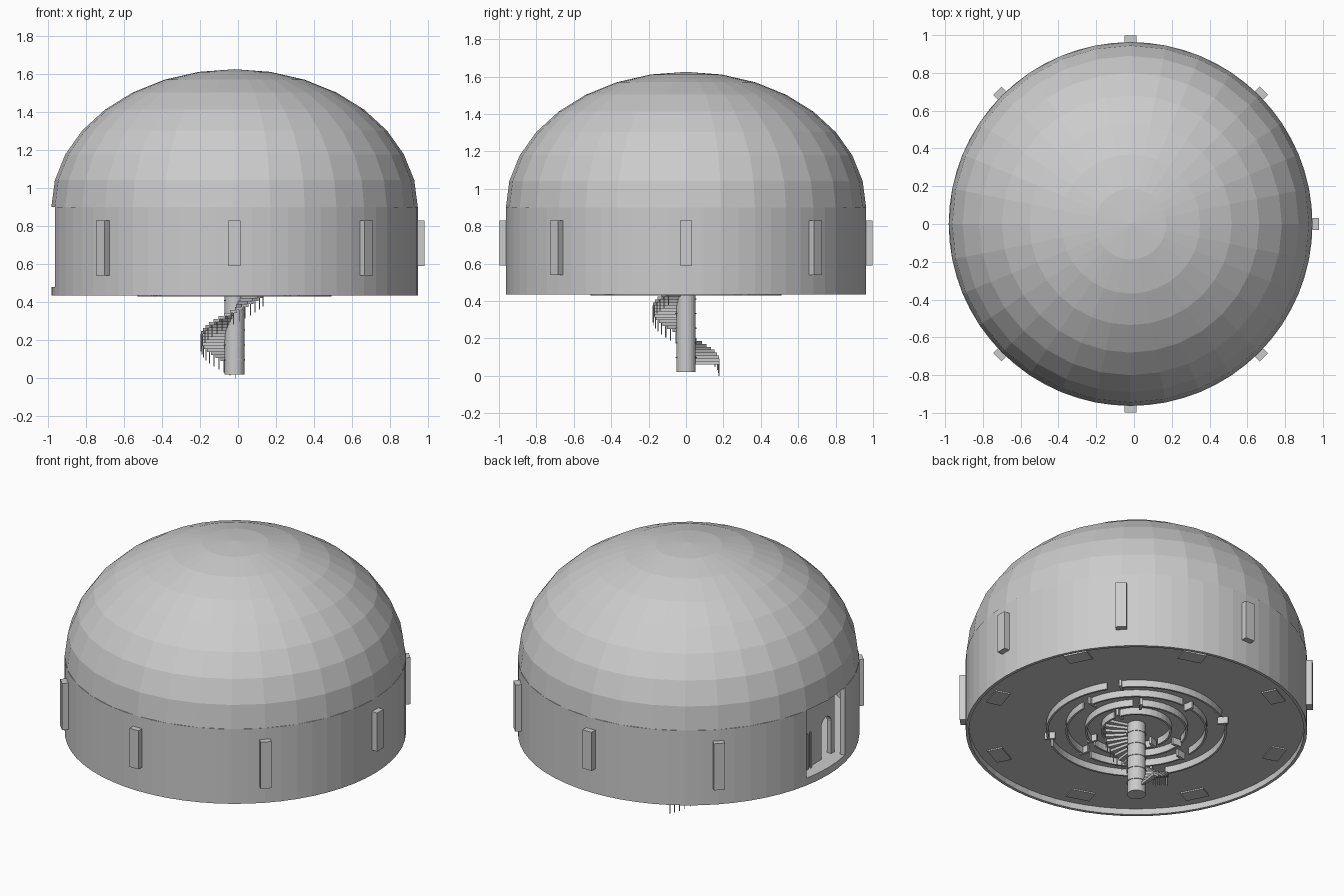
import bpy, bmesh
from math import sin, cos, pi, radians
from mathutils import Matrix, Vector

cube = bpy.data.objects.get("Cube")
if cube:
    bpy.data.objects.remove(cube)

CX = -0.018                      # axis of the round building
R = 0.963
FLOOR, RIM, EAVE = 0.48, 0.435, 0.90

grey = bpy.data.materials.new("plain_grey")
grey.use_nodes = True
grey.diffuse_color = (0.6, 0.6, 0.6, 1)
grey.node_tree.nodes["Principled BSDF"].inputs["Base Color"].default_value = (0.6, 0.6, 0.6, 1)


def finish(name, bm, weld=True):
    if weld:
        bmesh.ops.remove_doubles(bm, verts=bm.verts, dist=1e-5)
    bmesh.ops.recalc_face_normals(bm, faces=bm.faces)
    mesh = bpy.data.meshes.new(name)
    bm.to_mesh(mesh)
    bm.free()
    mesh.materials.append(grey)
    obj = bpy.data.objects.new(name, mesh)
    obj.location.x = CX
    bpy.context.collection.objects.link(obj)
    return obj


def lathe(bm, profile, segments, start=0, end=360, closed=False):
    """Sweep (radius, height) points about the axis."""
    n = len(profile)
    full = end - start == 360
    rings = []
    for i in range(segments + 1):
        a = radians(start + (end - start) * i / segments)
        rings.append([bm.verts.new((r * cos(a), r * sin(a), z)) for r, z in profile])
    for p, q in zip(rings, rings[1:]):
        for j in range(n if closed else n - 1):
            k = (j + 1) % n
            bm.faces.new((p[j], q[j], q[k], p[k]))
    if closed and not full:
        bm.faces.new(rings[0])
        bm.faces.new(rings[-1])
    bmesh.ops.remove_doubles(bm, verts=bm.verts, dist=1e-5)


def band(bm, r0, r1, z0, z1, segments, start=0, end=360):
    lathe(bm, [(r0, z0), (r1, z0), (r1, z1), (r0, z1)], segments, start, end, True)


def box(bm, angle, radius, z0, z1, depth, width):
    """Box facing outward at an angle round the axis."""
    m = (Matrix.Rotation(radians(angle), 4, 'Z')
         @ Matrix.Translation((radius, 0, (z0 + z1) / 2))
         @ Matrix.Diagonal((depth, width, z1 - z0, 1)))
    bmesh.ops.create_cube(bm, size=1, matrix=m)


# Faceted dome
bm = bmesh.new()
lathe(bm, [(R * cos(pi * i / 16), EAVE + 0.725 * sin(pi * i / 16)) for i in range(9)], 32)
finish("dome", bm)

# Round wall, open at the doorway, and the lip under it
bm = bmesh.new()
band(bm, R - 0.03, R, FLOOR, EAVE, 60, -168.75, 168.75)
finish("wall", bm)
bm = bmesh.new()
band(bm, R - 0.018, R, RIM, FLOOR, 64)
finish("base_lip", bm)

# Floor disc
bm = bmesh.new()
lathe(bm, [(0, FLOOR - 0.008), (R - 0.01, FLOOR - 0.008), (R - 0.01, FLOOR), (0, FLOOR)], 64)
finish("floor", bm)

# Outer blocks, with longer ones on the diagonals
bm = bmesh.new()
for i in range(8):
    if i != 4:
        box(bm, i * 45, 0.973, 0.54 if i % 2 else 0.59, 0.83, 0.05, 0.062)
finish("wall_blocks", bm, False)

# Inner entrance screen with an arched opening
outline = [(-0.19, FLOOR), (-0.16, FLOOR)]
outline += [(-0.112 - 0.048 * cos(pi * i / 10), 0.68 + 0.048 * sin(pi * i / 10)) for i in range(11)]
outline += [(-0.064, FLOOR), (0.19, FLOOR), (0.19, EAVE), (-0.19, EAVE)]
bm = bmesh.new()
face = bm.faces.new([bm.verts.new((-0.87, y, z)) for y, z in outline])
ext = bmesh.ops.extrude_face_region(bm, geom=[face])
bmesh.ops.translate(bm, vec=Vector((0.03, 0, 0)),
                    verts=[v for v in ext["geom"] if isinstance(v, bmesh.types.BMVert)])
finish("entrance_screen", bm)

# Entrance railing bars
bm = bmesh.new()
for i in range(4):
    box(bm, 180 - 4 - i * 2, 0.885, FLOOR, 0.70, 0.01, 0.01)
finish("entrance_bars", bm, False)

# Broken concentric ridges under the floor
bm = bmesh.new()
for radius, gaps, turn in ((0.20, 2, 20), (0.29, 3, 55), (0.40, 4, 10), (0.51, 4, 40)):
    span = 360 / gaps
    for i in range(gaps):
        s = turn + i * span
        band(bm, radius - 0.012, radius, 0.43, FLOOR - 0.004, 16, s, s + span - 9)
        box(bm, s, radius - 0.015, 0.43, FLOOR - 0.004, 0.06, 0.015)
finish("floor_ridges", bm, False)

# Thin plates round the underside
bm = bmesh.new()
for i in range(8):
    box(bm, 27 + i * 45, 0.84, FLOOR - 0.016, FLOOR - 0.007, 0.09, 0.14)
finish("underside_plates", bm, False)

# Central column with narrow bands
bm = bmesh.new()
lathe(bm, [(0, 0.02), (0.052, 0.02), (0.052, FLOOR), (0, FLOOR)], 24)
finish("column", bm)
bm = bmesh.new()
for i in range(5):
    z = 0.095 + i * 0.078
    band(bm, 0.045, 0.056, z, z + 0.006, 24)
finish("column_bands", bm, False)

# Spiral steps, each with a thin post at its outer end
steps, posts = bmesh.new(), bmesh.new()
for i in range(26):
    angle, z = 88 + i * 10, 0.06 + i * 0.0158
    band(steps, 0.045, 0.18, z, z + 0.016, 2, angle - 6, angle + 6)
    if z < 0.45:
        box(posts, angle, 0.176, max(0, z - 0.06), z + 0.016, 0.004, 0.004)
finish("spiral_steps", steps, False)
finish("step_posts", posts, False)
